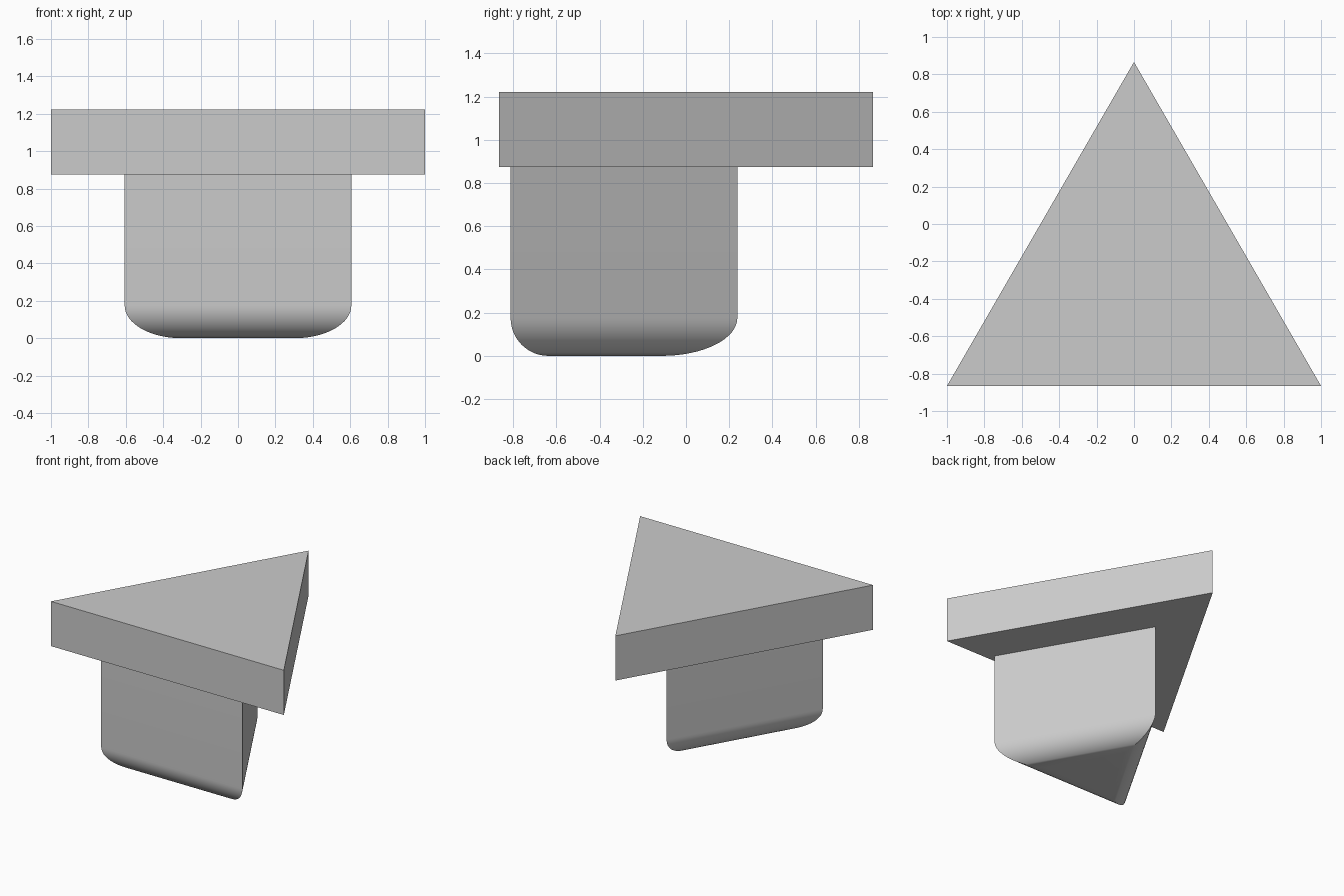
import bpy
import bmesh
import math

if "Cube" in bpy.data.objects:
    bpy.data.objects.remove(bpy.data.objects["Cube"], do_unlink=True)

grey = bpy.data.materials.new("light_grey")
grey.use_nodes = True
colour = (0.6, 0.6, 0.6, 1)
grey.diffuse_color = colour
grey.node_tree.nodes["Principled BSDF"].inputs["Base Color"].default_value = colour


def triangle(half, height, front, inset, z):
    """Triangle with a flat front edge, moved inwards evenly by inset."""
    dx, dy = inset * math.sqrt(3), inset * 2
    return [(-half + dx, front + inset, z),
            (half - dx, front + inset, z),
            (0, front + height - dy, z)]


def loft(name, rings):
    """Closed prism through a stack of triangles, listed from the bottom up."""
    bm = bmesh.new()
    loops = [[bm.verts.new(p) for p in ring] for ring in rings]
    bm.faces.new(loops[0][::-1])
    bm.faces.new(loops[-1])
    for low, high in zip(loops, loops[1:]):
        for i in range(3):
            j = (i + 1) % 3
            bm.faces.new((low[i], low[j], high[j], high[i]))
    bmesh.ops.recalc_face_normals(bm, faces=bm.faces)
    mesh = bpy.data.meshes.new(name)
    bm.to_mesh(mesh)
    bm.free()
    mesh.materials.append(grey)
    obj = bpy.data.objects.new(name, mesh)
    bpy.context.collection.objects.link(obj)
    return obj


# Flat triangular top slab
slab_bottom, slab_top = 0.875, 1.222
loft("top_slab", [triangle(1, math.sqrt(3), -0.866, 0, z)
                  for z in (slab_bottom, slab_top)])

# Smaller triangular stem with a rounded bottom rim
half, radius, steps = 0.606, 0.175, 16
height = half * math.sqrt(3)
rings = []
for k in range(steps + 1):
    a = math.pi / 2 * k / steps
    rings.append(triangle(half, height, -0.812,
                          radius * (1 - math.sin(a)),
                          radius * (1 - math.cos(a))))
rings.append(triangle(half, height, -0.812, 0, slab_bottom))
stem = loft("stem", rings)

bpy.ops.object.select_all(action="DESELECT")
stem.select_set(True)
bpy.context.view_layer.objects.active = stem
bpy.ops.object.shade_smooth_by_angle(angle=math.radians(30))
